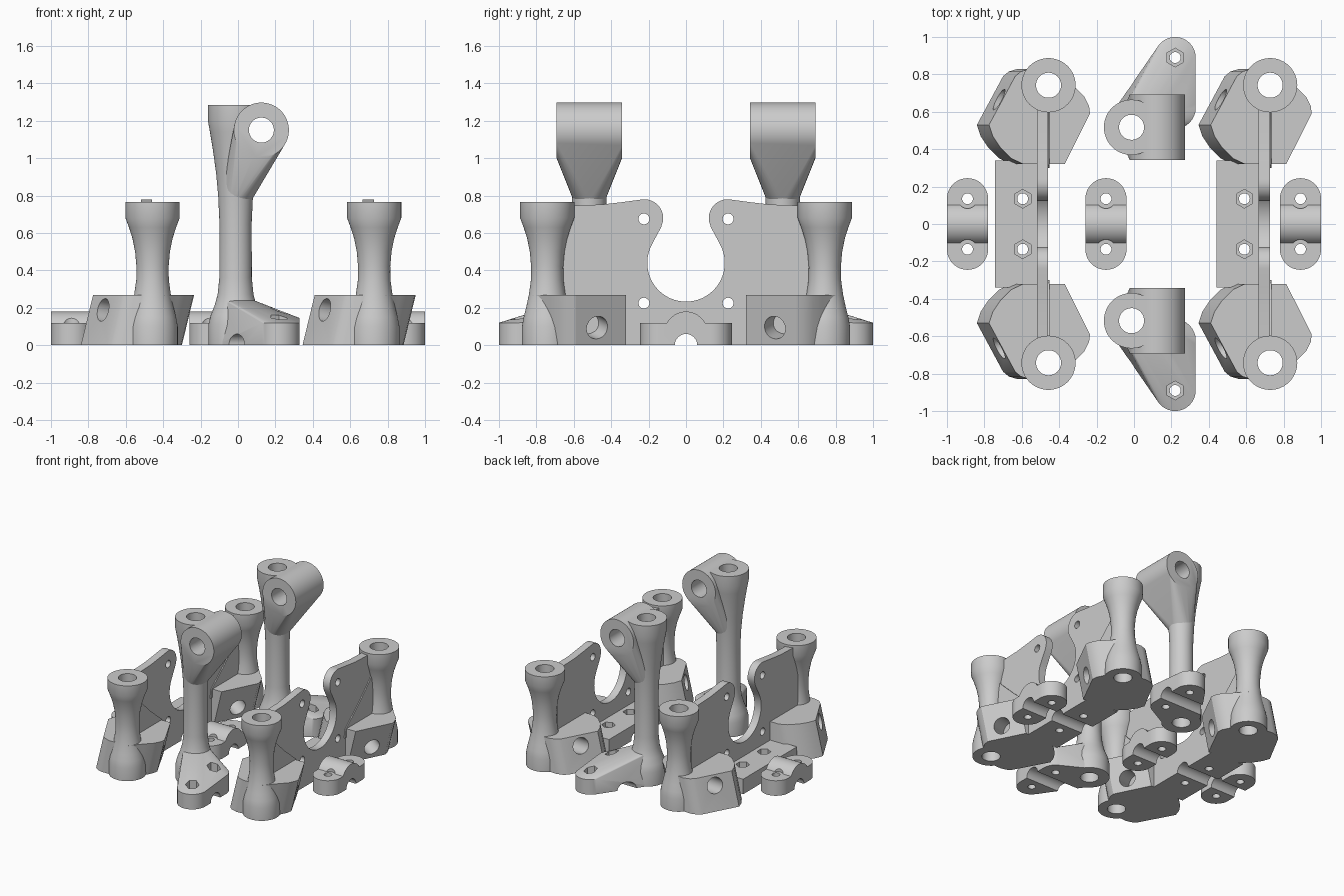
import bpy, bmesh
from math import sin, cos, pi, radians
from mathutils import Vector

if "Cube" in bpy.data.objects:
    bpy.data.objects.remove(bpy.data.objects["Cube"])

grey = bpy.data.materials.new("plain_grey")
grey.use_nodes = True
COLOUR = (0.6, 0.6, 0.6, 1)
grey.diffuse_color = COLOUR
grey.node_tree.nodes["Principled BSDF"].inputs["Base Color"].default_value = COLOUR


def finish(bm, name):
    bmesh.ops.recalc_face_normals(bm, faces=bm.faces)
    mesh = bpy.data.meshes.new(name)
    bm.to_mesh(mesh)
    bm.free()
    mesh.materials.append(grey)
    obj = bpy.data.objects.new(name, mesh)
    bpy.context.collection.objects.link(obj)
    return obj


def arc(cx, cy, r, start, end, n):
    steps = [radians(start + (end - start) * i / n) for i in range(n + 1)]
    return [(cx + r * cos(a), cy + r * sin(a)) for a in steps]


def circle(cx, cy, r, n=32):
    return arc(cx, cy, r, 0, 360, n)[:-1]


def prism(name, pts, extrude, place):
    """Extrude a flat outline; place turns a 2D point into 3D."""
    bm = bmesh.new()
    face = bm.faces.new([bm.verts.new(place(*p)) for p in pts])
    res = bmesh.ops.extrude_face_region(bm, geom=[face], use_keep_orig=True)
    verts = [v for v in res["geom"] if isinstance(v, bmesh.types.BMVert)]
    bmesh.ops.translate(bm, verts=verts, vec=extrude)
    return finish(bm, name)


def tube(name, profile, bore, x, y):
    """Turned column with a straight bore."""
    loop = profile + [(profile[-1][0], bore), (profile[0][0], bore)]
    bm = bmesh.new()
    vs = [bm.verts.new((x + r, y, z)) for z, r in loop]
    es = [bm.edges.new((a, b)) for a, b in zip(vs, vs[1:] + vs[:1])]
    bmesh.ops.spin(bm, geom=vs + es, cent=(x, y, 0), axis=(0, 0, 1),
                   angle=2 * pi, steps=48)
    bmesh.ops.remove_doubles(bm, verts=bm.verts, dist=1e-4)
    return finish(bm, name)


def hull(name, pts):
    bm = bmesh.new()
    for p in pts:
        bm.verts.new(p)
    bmesh.ops.convex_hull(bm, input=bm.verts)
    bmesh.ops.delete(bm, geom=[v for v in bm.verts if not v.link_faces], context="VERTS")
    bmesh.ops.dissolve_limit(bm, angle_limit=0.01, verts=bm.verts, edges=bm.edges)
    return finish(bm, name)


def rod(p, q, r, n=32):
    """Cutter cylinder from p to q."""
    p, q = Vector(p), Vector(q)
    mat = (q - p).to_track_quat("Z", "Y").to_matrix().to_4x4()
    mat.translation = (p + q) / 2
    bm = bmesh.new()
    bmesh.ops.create_cone(bm, cap_ends=True, segments=n, radius1=r, radius2=r,
                          depth=(q - p).length, matrix=mat)
    obj = finish(bm, "cutter")
    obj.hide_render = True
    return obj


def combine(obj, others, operation="DIFFERENCE"):
    bpy.context.view_layer.objects.active = obj
    for other in others:
        mod = obj.modifiers.new("bool", "BOOLEAN")
        mod.operation, mod.solver, mod.object = operation, "EXACT", other
        bpy.ops.object.modifier_apply(modifier=mod.name)
        bpy.data.objects.remove(other)
    return obj


def upright(x, y, r, n=32, low=-0.1, high=1.5):
    return rod((x, y, low), (x, y, high), r, n)


BORE, BOLT, GROOVE, NUT, SPACING = 0.067, 0.029, 0.06, 0.05, 0.135

SHORT = [(0, .135), (.1, .135), (.15, .126), (.2, .113), (.27, .098), (.35, .087),
         (.42, .086), (.5, .093), (.57, .107), (.63, .126), (.68, .145), (.765, .145)]
TALL = [(0, .145), (.11, .145), (.16, .133), (.21, .113), (.27, .096), (.36, .087),
        (.65, .086), (.8, .093), (.92, .104), (1.05, .122), (1.14, .137),
        (1.2, .148), (1.285, .148)]

# Outline of a corner block at floor level
BLOCK = [(-.84, .53), (-.7, .79), (-.67, .815), (-.62, .83), (-.46, .82), (-.38, .73),
         (-.33, .68), (-.305, .63), (-.3, .59), (-.435, .322), (-.66, .322),
         (-.72, .35), (-.78, .41), (-.82, .47)]

# Half outline of the motor plate, from the middle outwards
PLATE = (arc(0, .44, .207, -90, 30, 20) + [(.155, .59), (.133, .63)]
         + arc(.222, .68, .1, 190, 80, 10) + [(.34, .765), (.45, .752), (.67, .745), (.67, 0)])


def motor_mount(side, dx):
    col_x = -.457 + dx
    # vertical plate with round motor opening
    outline = PLATE + [(-y, z) for y, z in reversed(PLATE[1:])]
    plate = prism(side + "_motor_plate", outline, (.06, 0, 0),
                  lambda y, z: (-.519 + dx, y, z))
    holes = [rod((dx - 1, y, z), (dx, y, z), BOLT, 24)
             for y in (-.225, .225) for z in (.225, .675)]
    groove = [rod((dx - 1, 0, 0), (dx, 0, 0), GROOVE)]
    combine(plate, holes + groove)
    # floor bar with nut traps and rod groove
    bar = prism(side + "_floor_bar", [(-.743, -.34), (-.51, -.34), (-.51, .34), (-.743, .34)],
                (0, 0, .12), lambda x, y: (x + dx, y, 0))
    cuts = [rod((dx - 1, 0, 0), (dx, 0, 0), GROOVE)]
    for y in (-SPACING, SPACING):
        cuts += [upright(-.595 + dx, y, BOLT), upright(-.595 + dx, y, NUT, 6, .08)]
    combine(bar, cuts)
    for end, s in (("front", -1), ("back", 1)):
        name = side + "_" + end
        tube(name + "_column", SHORT, BORE, col_x, .742 * s)
        # leaning corner block with an inclined rod hole
        block = prism(name + "_corner_block", BLOCK, (.065, 0, .268),
                      lambda x, y: (x + dx, y * s, 0))
        a = Vector((-.727 + dx, .668 * s, .19))
        b = Vector((-.31 + dx, .463 * s, .088))
        combine(block, [upright(col_x, .742 * s, BORE, 48),
                        rod(a + (a - b), b + (b - a), .062)])
        # shallow web between plate and column
        prism(name + "_web", [(.3, .2), (.315, .27), (.47, .4), (.62, .545), (.66, .6), (.66, .2)],
              (.008, 0, 0), lambda y, z: (-.459 + dx, y * s, z))


def rod_clamp(name, x):
    # rounded base
    base = prism(name, arc(x, .135, .11, 0, 180, 24) + arc(x, -.135, .11, 180, 360, 24),
                 (0, 0, .12), lambda px, py: (px, py, 0))
    # arched bridge over the rod
    bridge = prism("bridge", arc(0, .065, .115, 0, 180, 32), (.22, 0, 0),
                   lambda y, z: (x - .11, y, z))
    combine(base, [bridge], "UNION")
    cuts = [rod((x - 1, 0, 0), (x + 1, 0, 0), GROOVE)]
    for y in (-SPACING, SPACING):
        cuts += [upright(x, y, BOLT), upright(x, y, .052, 32, .12)]
    combine(base, cuts)


def post(end, s):
    px, py = -.013, .517 * s
    column = tube(end + "_post", TALL, BORE, px, py)
    combine(column, [rod((.125, -2, 1.15), (.125, 2, 1.15), BORE)])
    # horizontal sleeve flowing down into the post
    pts = [(x, py + d, z) for x, z in circle(.125, 1.15, .147, 64) for d in (-.176, .176)]
    pts += [(x, y, .77) for x, y in circle(px, py, .083)]
    sleeve = hull(end + "_sleeve", pts)
    combine(sleeve, [rod((.125, -2, 1.15), (.125, 2, 1.15), BORE),
                     upright(px, py, BORE, 48)])
    # sloping foot with two nut traps and a rod groove
    pts = [(x, y, z) for x, y in circle(.22, .89 * s, .11) for z in (0, .12)]
    pts += [(x, y, z) for x, y in circle(.22, .62 * s, .11) for z in (0, .145)]
    pts += [(x, y, 0) for x, y in circle(px, py, .13)]
    pts += [(x, y, .245) for x, y in circle(px, py, .085)]
    foot = hull(end + "_foot", pts)
    cuts = [upright(px, py, BORE, 48), rod((-1, .755 * s, 0), (1, .755 * s, 0), GROOVE)]
    for y in (.89 * s, .62 * s):
        cuts += [upright(.22, y, BOLT), upright(.22, y, NUT, 6, .09, .4)]
    combine(foot, cuts)


motor_mount("right", 0)
motor_mount("left", 1.185)
for label, x in (("right", -.89), ("middle", -.15), ("left", .89)):
    rod_clamp(label + "_rod_clamp", x)
post("front", -1)
post("back", 1)

# smooth the turned surfaces, keep the edges crisp
bpy.ops.object.select_all(action="DESELECT")
for obj in bpy.context.collection.objects:
    if obj.type == "MESH" and grey.name in obj.data.materials:
        obj.select_set(True)
        bpy.context.view_layer.objects.active = obj
bpy.ops.object.shade_smooth_by_angle(angle=radians(30))
